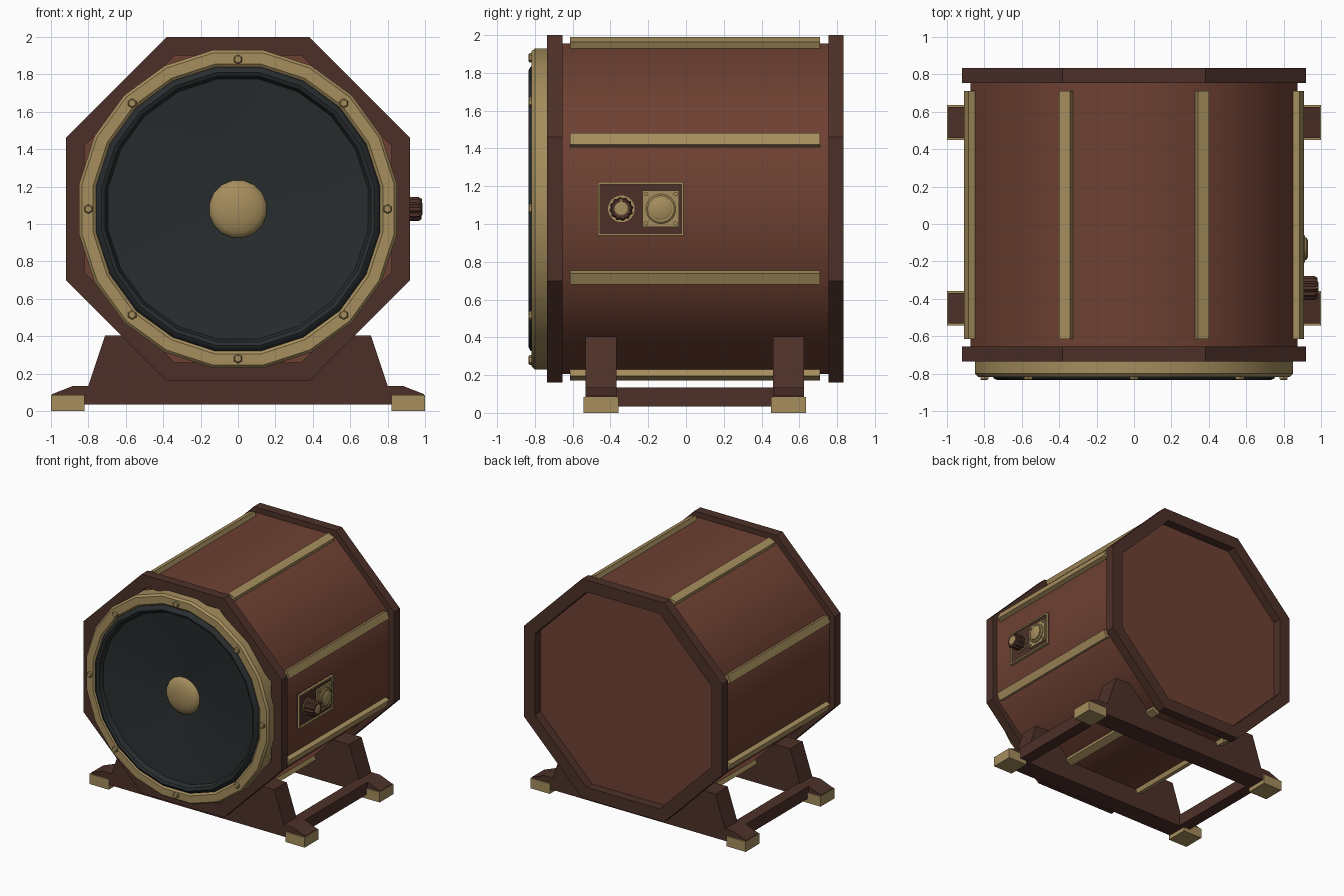
import bpy, bmesh, math
from mathutils import Matrix, Vector

if "Cube" in bpy.data.objects:
    bpy.data.objects.remove(bpy.data.objects["Cube"])

CZ = 1.08  # height of the cabinet axis


def material(name, rgb):
    m = bpy.data.materials.new(name)
    m.diffuse_color = (*rgb, 1)
    m.use_nodes = True
    m.node_tree.nodes["Principled BSDF"].inputs["Base Color"].default_value = m.diffuse_color
    return m


WOOD = material("red_wood", (0.155, 0.052, 0.032))
DARK = material("dark_wood", (0.075, 0.030, 0.022))
BRASS = material("brass", (0.38, 0.27, 0.11))
RUBBER = material("black_cone", (0.022, 0.026, 0.028))


def finish(name, bm, mat, angle=None):
    bmesh.ops.recalc_face_normals(bm, faces=bm.faces)
    me = bpy.data.meshes.new(name)
    bm.to_mesh(me)
    bm.free()
    me.materials.append(mat)
    ob = bpy.data.objects.new(name, me)
    bpy.context.collection.objects.link(ob)
    if angle:
        bpy.ops.object.select_all(action='DESELECT')
        ob.select_set(True)
        bpy.context.view_layer.objects.active = ob
        bpy.ops.object.shade_smooth_by_angle(angle=math.radians(angle))
    return ob


def lathe(name, profile, n, mat, axis='Y', centre=(0, CZ), ring=False, angle=None, groove=1):
    """Spin (apothem, position along axis) points into an n-sided solid."""
    bm = bmesh.new()
    rings = []
    for r, h in profile:
        loop = []
        for i in range(n):
            a = 2 * math.pi * (i + 0.5) / n
            R = r / math.cos(math.pi / n) * (groove if i % 2 else 1)
            u, v = centre[0] + R * math.cos(a), centre[1] + R * math.sin(a)
            loop.append(bm.verts.new((u, h, v) if axis == 'Y' else (h, u, v)))
        rings.append(loop)
    pairs = list(zip(rings, rings[1:]))
    if ring:
        pairs.append((rings[-1], rings[0]))
    else:
        bm.faces.new(rings[0])
        bm.faces.new(rings[-1])
    for a, b in pairs:
        for i in range(n):
            j = (i + 1) % n
            bm.faces.new((a[i], a[j], b[j], b[i]))
    return finish(name, bm, mat, angle)


def box(name, lo, hi, mat, rot=None):
    lo, hi = Vector(lo), Vector(hi)
    bm = bmesh.new()
    bmesh.ops.create_cube(bm, size=1)
    bmesh.ops.scale(bm, vec=hi - lo, verts=bm.verts)
    bmesh.ops.translate(bm, vec=(lo + hi) / 2, verts=bm.verts)
    if rot:
        bmesh.ops.transform(bm, matrix=rot, verts=bm.verts)
    return finish(name, bm, mat)


def prism(name, pts, y0, y1, mat):
    bm = bmesh.new()
    f = bm.faces.new([bm.verts.new((x, y0, z)) for x, z in pts])
    new = bmesh.ops.extrude_face_region(bm, geom=[f])['geom']
    bmesh.ops.translate(bm, vec=(0, y1 - y0, 0),
                        verts=[g for g in new if isinstance(g, bmesh.types.BMVert)])
    return finish(name, bm, mat)


# octagonal cabinet and its two end frames
lathe("cabinet", [(0.875, -0.69), (0.875, 0.76)], 8, WOOD, angle=60)
for name, y0, y1 in (("front_frame", -0.735, -0.655), ("back_frame", 0.755, 0.835)):
    lathe(name, [(0.92, y0), (0.92, y1), (0.82, y1), (0.82, y0)], 8, DARK, ring=True)

# brass strips along the cabinet corners
for k in range(8):
    turn = Matrix.Translation((0, 0, CZ)) @ Matrix.Rotation(math.radians(22.5 + 45 * k), 4, 'Y')
    box("corner_strip", (-0.0325, -0.615, 0.921), (0.0325, 0.71, 0.971), BRASS, turn)

# drum face: brass rim, rubber surround with cone, centre dome
lathe("rim", [(0.85, -0.685), (0.85, -0.80), (0.835, -0.817), (0.775, -0.817),
              (0.755, -0.80), (0.755, -0.685)], 20, BRASS, ring=True, angle=30)
lathe("cone", [(0.76, -0.69), (0.76, -0.805), (0.75, -0.825), (0.73, -0.835), (0.71, -0.825),
               (0.695, -0.79), (0.14, -0.725), (0.05, -0.72)], 20, RUBBER, angle=40)
dome = [(0.155 * math.cos(t * math.pi / 10), -0.72 - 0.06 * math.sin(t * math.pi / 10))
        for t in range(5)]
lathe("dome", [(0.155, -0.70)] + dome + [(0.004, -0.78)], 16, BRASS, angle=50)
for k in range(8):
    a = k * math.pi / 4
    lathe("rim_bolt", [(0.022, -0.81), (0.022, -0.828), (0.016, -0.835)], 6, BRASS,
          centre=(0.80 * math.sin(a), CZ + 0.80 * math.cos(a)))

# cradle: two shaped supports, side rails, brass feet
half = [(0.985, 0.035), (0.995, 0.09), (0.88, 0.135), (0.80, 0.135),
        (0.71, 0.405), (0.555, 0.405), (0.362, 0.212)]
outline = half + [(-x, z) for x, z in reversed(half)]
for name, yc in (("front", -0.45), ("back", 0.543)):
    prism(name + "_support", outline, yc - 0.082, yc + 0.082, DARK)
    for s in (-1, 1):
        xs = sorted((s * 0.82, s))
        box(name + "_foot", (xs[0], yc - 0.093, 0), (xs[1], yc + 0.093, 0.085), BRASS)
for s in (-1, 1):
    xs = sorted((s * 0.78, s * 0.88))
    box("side_rail", (xs[0], -0.40, 0.035), (xs[1], 0.49, 0.135), DARK)

# control panel on the right side with a brass border
Y0, Y1, Z0, Z1, T = -0.467, -0.012, 0.938, 1.222, 0.013
box("panel", (0.86, Y0, Z0), (0.886, Y1, Z1), DARK)
for z in (Z0, Z1 - T):
    box("panel_border", (0.86, Y0, z), (0.90, Y1, z + T), BRASS)
for y in (Y0, Y1 - T):
    box("panel_border", (0.86, y, Z0 + T), (0.90, y + T, Z1 - T), BRASS)

# grooved knob with brass cap and pointer
KN = (-0.342, CZ)
lathe("knob_washer", [(0.07, 0.88), (0.07, 0.893)], 20, BRASS, 'X', KN)
lathe("knob", [(0.064, 0.885), (0.064, 0.965), (0.055, 0.98)], 24, DARK, 'X', KN, groove=0.87)
lathe("knob_cap", [(0.036, 0.97), (0.036, 0.982), (0.03, 0.986)], 16, BRASS, 'X', KN, angle=30)
box("knob_pointer", (0.97, KN[0] - 0.004, CZ + 0.034), (0.984, KN[0] + 0.004, CZ + 0.056), BRASS)

# square socket plate with round button and screws
SK = (-0.133, CZ)
box("socket_plate", (0.88, -0.23, 0.983), (0.90, -0.036, 1.177), BRASS)
lathe("socket_collar", [(0.078, 0.89), (0.078, 0.908), (0.07, 0.914)], 20, BRASS, 'X', SK, angle=30)
lathe("socket_button", [(0.06, 0.90), (0.06, 0.922), (0.045, 0.93)], 16, BRASS, 'X', SK, angle=30)
for sy in (-1, 1):
    for sz in (-1, 1):
        lathe("socket_screw", [(0.011, 0.89), (0.011, 0.908)], 8, BRASS, 'X',
              (SK[0] + sy * 0.078, CZ + sz * 0.078))
